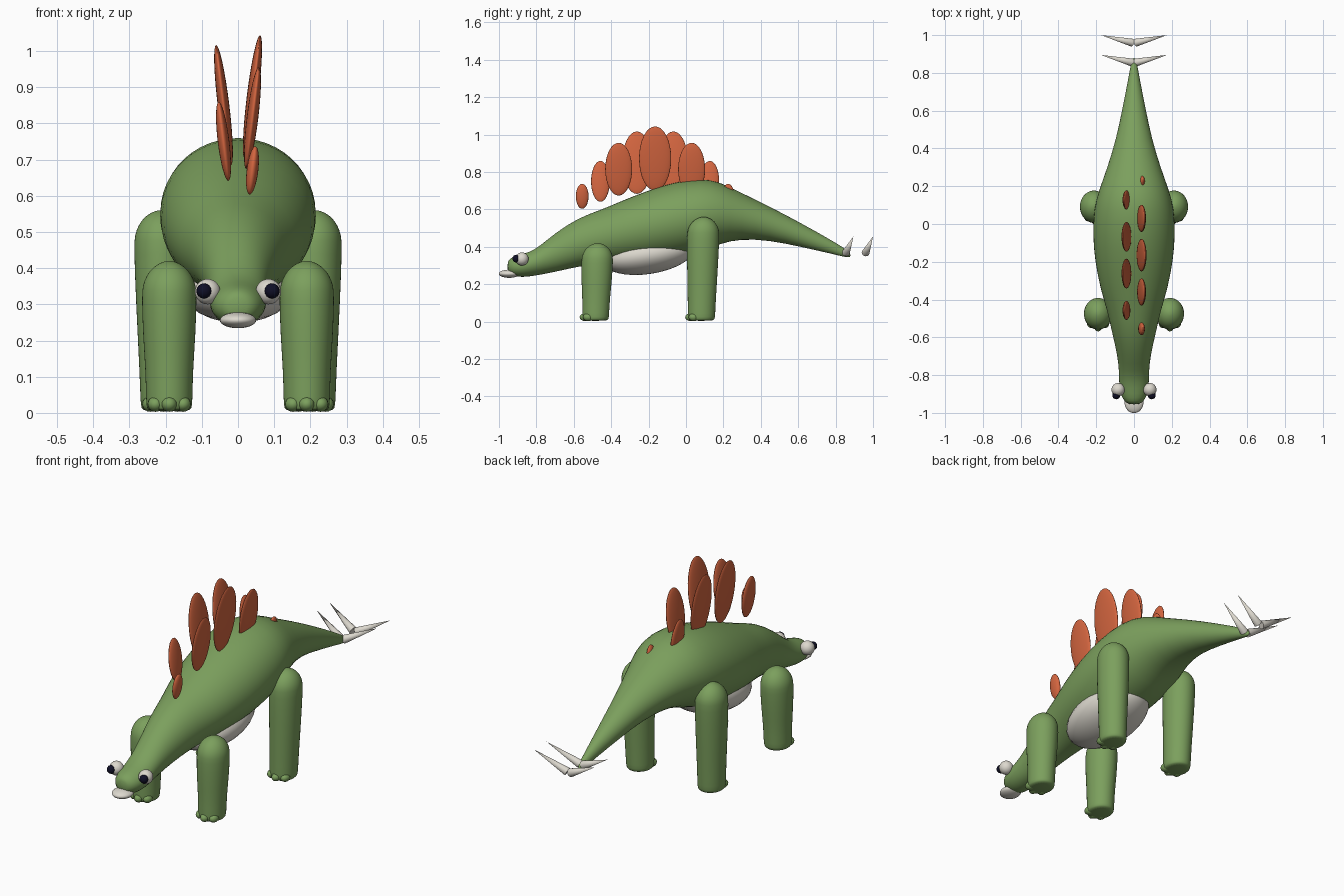
import bpy, bmesh
from math import cos, sin, pi, radians, sqrt
from mathutils import Vector

cube = bpy.data.objects.get("Cube")
if cube:
    bpy.data.objects.remove(cube, do_unlink=True)


def material(name, rgb):
    mat = bpy.data.materials.new(name)
    mat.use_nodes = True
    color = (*rgb, 1)
    mat.diffuse_color = color
    mat.node_tree.nodes["Principled BSDF"].inputs["Base Color"].default_value = color
    return mat


GREEN = material("leaf green", (0.20, 0.35, 0.11))
ORANGE = material("burnt orange", (0.65, 0.13, 0.05))
CREAM = material("off white", (0.72, 0.69, 0.62))
NAVY = material("dark navy", (0.005, 0.005, 0.02))


def finish(name, mat):
    obj = bpy.context.object
    obj.name = name
    obj.data.materials.append(mat)
    bpy.ops.object.shade_smooth_by_angle(angle=radians(50))
    return obj


def loft(name, rings, axis, mat, segments=24):
    """Skin elliptical rings (centre, half width, half depth) along y or z."""
    bm = bmesh.new()
    side = Vector((0, 0, 1)) if axis == "y" else Vector((0, 1, 0))
    loops = []
    for centre, a, b in rings:
        loops.append([])
        for i in range(segments):
            t = 2 * pi * i / segments
            point = Vector(centre) + Vector((a * cos(t), 0, 0)) + side * (b * sin(t))
            loops[-1].append(bm.verts.new(point))
    for lower, upper in zip(loops, loops[1:]):
        for i in range(segments):
            j = (i + 1) % segments
            bm.faces.new((lower[i], lower[j], upper[j], upper[i]))
    bm.faces.new(loops[0])
    bm.faces.new(loops[-1])
    bmesh.ops.recalc_face_normals(bm, faces=bm.faces)
    for face in bm.faces:
        face.smooth = True
    mesh = bpy.data.meshes.new(name)
    bm.to_mesh(mesh)
    bm.free()
    mesh.materials.append(mat)
    obj = bpy.data.objects.new(name, mesh)
    bpy.context.collection.objects.link(obj)
    subdivide = obj.modifiers.new("Smooth", "SUBSURF")
    subdivide.levels = subdivide.render_levels = 1
    return obj


def ellipsoid(name, centre, radii, mat, rotation=(0, 0, 0), segments=32):
    bpy.ops.mesh.primitive_uv_sphere_add(
        segments=segments, ring_count=segments // 2, radius=1,
        location=centre, rotation=rotation)
    bpy.context.object.scale = radii
    return finish(name, mat)


def cone_between(name, base, tip, radius, mat):
    base, tip = Vector(base), Vector(tip)
    along = tip - base
    bpy.ops.mesh.primitive_cone_add(
        vertices=16, radius1=radius, radius2=0, depth=along.length,
        location=(base + tip) / 2, rotation=along.to_track_quat("Z", "Y").to_euler())
    return finish(name, mat)


# Head, neck, trunk and tail as one skin: y, top, bottom, half width
PROFILE = [
    (-0.955, 0.32, 0.27, 0.025), (-0.94, 0.34, 0.25, 0.052),
    (-0.9, 0.355, 0.237, 0.073), (-0.84, 0.37, 0.24, 0.08),
    (-0.78, 0.405, 0.25, 0.08), (-0.7, 0.475, 0.265, 0.087),
    (-0.57, 0.56, 0.295, 0.118), (-0.45, 0.6, 0.31, 0.145),
    (-0.35, 0.645, 0.315, 0.178), (-0.19, 0.708, 0.32, 0.21),
    (-0.06, 0.748, 0.34, 0.22), (0.08, 0.768, 0.37, 0.215),
    (0.18, 0.75, 0.415, 0.187), (0.29, 0.692, 0.442, 0.145),
    (0.45, 0.615, 0.434, 0.095), (0.61, 0.53, 0.4, 0.062),
    (0.77, 0.44, 0.365, 0.03), (0.86, 0.385, 0.342, 0.015),
    (0.88, 0.365, 0.345, 0.006),
]
loft("body", [((0, y, (top + low) / 2), half, (top - low) / 2)
              for y, top, low, half in PROFILE], "y", GREEN)

# Pale belly patch and lower jaw
ellipsoid("belly", (0, -0.2, 0.36), (0.165, 0.25, 0.105), CREAM, (radians(9), 0, 0))
ellipsoid("lower_jaw", (0, -0.945, 0.256), (0.05, 0.056, 0.022), CREAM)


def leg(name, side, x, y, height, radius_x, radius_y, lean):
    """Straight leg with a domed top, a slight taper and three blunt toes."""
    rings = []
    for z, fit in ((0.004, 0.7), (0.012, 0.82), (0.035, 0.84), (0.12, 0.86)):
        rings.append((z, fit))
    dome = radius_y * 1.1
    rings.append(((height - dome) * 0.65, 0.95))
    for step in (0, 0.3, 0.55, 0.75, 0.9, 0.98, 1):
        rings.append((height - dome + dome * step, max(sqrt(1 - step * step), 0.07)))
    skin = []
    for z, fit in rings:
        drop = 1 - z / height
        centre = (side * (x - lean * drop), y - 0.012 * drop, z)
        skin.append((centre, radius_x * fit, radius_y * fit))
    loft(name, skin, "z", GREEN)
    for index in (-1, 0, 1):
        spot = (side * (x - lean) + index * 0.038,
                y - radius_y * 0.8 + abs(index) * 0.018, 0.024)
        ellipsoid(name + "_toe", spot, (0.022, 0.028, 0.021), GREEN, segments=16)


for label, side in (("left", 1), ("right", -1)):
    leg("front_leg_" + label, side, 0.19, -0.472, 0.42, 0.077, 0.086, 0.0)
    leg("rear_leg_" + label, side, 0.213, 0.094, 0.56, 0.077, 0.088, 0.008)

    # Bulging eyes with dark pupils
    ellipsoid("eye_" + label, (side * 0.084, -0.877, 0.335), (0.035,) * 3, CREAM)
    ellipsoid("pupil_" + label, (side * 0.094, -0.907, 0.337), (0.021,) * 3, NAVY,
              segments=16)

    # Tail spikes
    for number, y in enumerate((0.855, 0.96)):
        cone_between(f"tail_spike_{label}_{number}", (side * 0.01, y, 0.368),
                     (side * 0.175, y + 0.04, 0.455), 0.021, CREAM)

# Back plates, alternating sides and leaning outward, largest in the middle
SIZES = [(0.67, 0.034, 0.067), (0.75, 0.05, 0.11), (0.815, 0.072, 0.142),
         (0.85, 0.079, 0.168), (0.872, 0.086, 0.173)]
for i in range(9):
    z, half_y, half_z = SIZES[min(i, 8 - i)]
    side = 1 if i % 2 == 0 else -1
    ellipsoid(f"back_plate_{i}", (side * 0.04, -0.555 + i * 0.0975, z),
              (0.016, half_y, half_z), ORANGE, (0, side * radians(7), 0))
